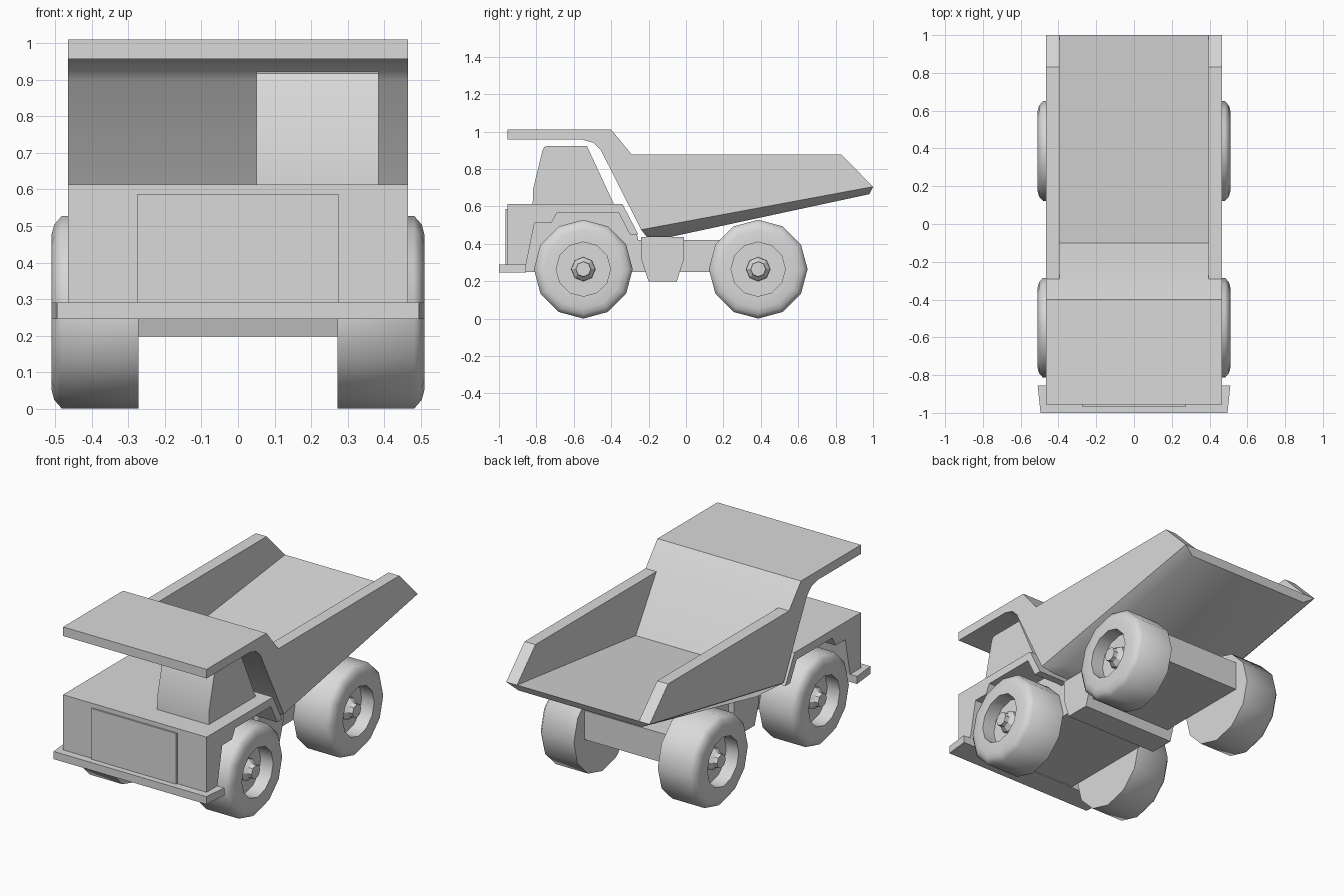
import bpy, bmesh, math

cube = bpy.data.objects.get("Cube")
if cube:
    bpy.data.objects.remove(cube, do_unlink=True)

grey = bpy.data.materials.new("light grey")
grey.use_nodes = True
grey.diffuse_color = (0.7, 0.7, 0.7, 1)
grey.node_tree.nodes["Principled BSDF"].inputs["Base Color"].default_value = (0.7, 0.7, 0.7, 1)


def finish(name, bm, smooth=None):
    bmesh.ops.recalc_face_normals(bm, faces=bm.faces)
    mesh = bpy.data.meshes.new(name)
    bm.to_mesh(mesh)
    bm.free()
    mesh.materials.append(grey)
    obj = bpy.data.objects.new(name, mesh)
    bpy.context.collection.objects.link(obj)
    if smooth:
        bpy.ops.object.select_all(action='DESELECT')
        obj.select_set(True)
        bpy.context.view_layer.objects.active = obj
        bpy.ops.object.shade_smooth_by_angle(angle=math.radians(smooth))
    return obj


def loft(name, left, right, smooth=None):
    """Join two matching rings of points and cap both ends."""
    bm = bmesh.new()
    a = [bm.verts.new(p) for p in left]
    b = [bm.verts.new(p) for p in right]
    bm.faces.new(a)
    bm.faces.new(b)
    for i in range(len(a)):
        j = (i + 1) % len(a)
        bm.faces.new((a[i], a[j], b[j], b[i]))
    return finish(name, bm, smooth)


def prism(name, x0, x1, profile, smooth=None):
    """Extrude a side profile of (y, z) points from x0 to x1."""
    return loft(name, [(x0, y, z) for y, z in profile],
                [(x1, y, z) for y, z in profile], smooth)


def block(name, x0, x1, y0, y1, z0, z1):
    return prism(name, x0, x1, [(y0, z0), (y0, z1), (y1, z1), (y1, z0)])


def lathe(name, profile, centre, sides, smooth):
    """Spin (x, radius) points about a sideways axle and cap both ends."""
    bm = bmesh.new()
    cx, cy, cz = centre
    rings = []
    for x, r in profile:
        angles = [math.tau * k / sides for k in range(sides)]
        rings.append([bm.verts.new((cx * x, cy + r * math.cos(t), cz + r * math.sin(t)))
                      for t in angles])
    for p, q in zip(rings, rings[1:]):
        for k in range(sides):
            n = (k + 1) % sides
            bm.faces.new((p[k], p[n], q[n], q[k]))
    bm.faces.new(rings[0])
    bm.faces.new(rings[-1])
    return finish(name, bm, smooth)


# Hood with fenders and wheel arches
hood = [(-0.955, 0.265), (-0.955, 0.613), (-0.34, 0.613), (-0.255, 0.45), (-0.3, 0.45),
        (-0.36, 0.565), (-0.69, 0.565), (-0.72, 0.51), (-0.81, 0.51), (-0.86, 0.265)]
prism("hood", -0.465, 0.465, hood)
engine = [(-0.9, 0.25), (-0.9, 0.6), (-0.345, 0.6), (-0.257, 0.435), (-0.257, 0.25)]
prism("engine_block", -0.27, 0.27, engine)
block("grille_panel", -0.275, 0.275, -0.965, -0.95, 0.29, 0.587)

# Bumper, wider at its rear edge
bumper = [(-0.495, -1), (0.495, -1), (0.51, -0.855), (-0.51, -0.855)]
loft("bumper", [(x, y, 0.245) for x, y in bumper], [(x, y, 0.29) for x, y in bumper])

# Frame and tank
block("frame", -0.27, 0.27, -0.3, 0.555, 0.25, 0.42)
tank = [(-0.24, 0.435), (-0.01, 0.435), (-0.01, 0.32), (-0.05, 0.197), (-0.2, 0.197),
        (-0.24, 0.32)]
prism("tank", -0.305, 0.305, tank)

# Cab on the left side
cab = [(-0.82, 0.6), (-0.818, 0.69), (-0.767, 0.9), (-0.758, 0.917), (-0.74, 0.923),
       (-0.53, 0.923), (-0.38, 0.6)]
prism("cab", 0.05, 0.385, cab, 40)

# Dump bed: canopy, front slope and floor as one bent slab
slab = [(-0.955, 0.957), (-0.955, 1.01), (-0.4, 1.01), (-0.29, 0.877), (-0.1, 0.575), (1, 0.705),
        (-0.24, 0.475), (-0.455, 0.9), (-0.495, 0.94), (-0.555, 0.957)]
prism("bed_floor_and_canopy", -0.465, 0.465, slab, 33)

# Side walls of the bed
wall = [(-0.29, 0.877), (0.83, 0.877), (1, 0.705), (-0.1, 0.575)]
for side, s in (("left", 1), ("right", -1)):
    prism(side + "_bed_wall", s * 0.395, s * 0.465, wall)

# Bed underside, narrowing downwards
rim = [(-0.465, -0.24, 0.475), (0.465, -0.24, 0.475), (0.465, 1, 0.705), (-0.465, 1, 0.705)]
keel = [(-0.4, -0.21, 0.437), (0.4, -0.21, 0.437), (0.4, -0.08, 0.437), (0.4, 0.98, 0.665),
        (-0.4, 0.98, 0.665), (-0.4, -0.08, 0.437)]
bm = bmesh.new()
for p in rim + keel:
    bm.verts.new(p)
bmesh.ops.convex_hull(bm, input=bm.verts)
finish("bed_underside", bm, 45)

# Wheels with sunken rims and tapered hubs
tyre = [(0.272, 0.264), (0.482, 0.264), (0.503, 0.24), (0.511, 0.21), (0.511, 0.145),
        (0.43, 0.145)]
hub = [(0.425, 0.065), (0.45, 0.064), (0.475, 0.042), (0.5, 0.04)]
for side, s in (("left", 1), ("right", -1)):
    for end, y in (("front", -0.549), ("rear", 0.386)):
        lathe(f"{end}_{side}_tyre", tyre, (s, y, 0.264), 12, 55)
        lathe(f"{end}_{side}_hub", hub, (s, y, 0.264), 8, 30)
